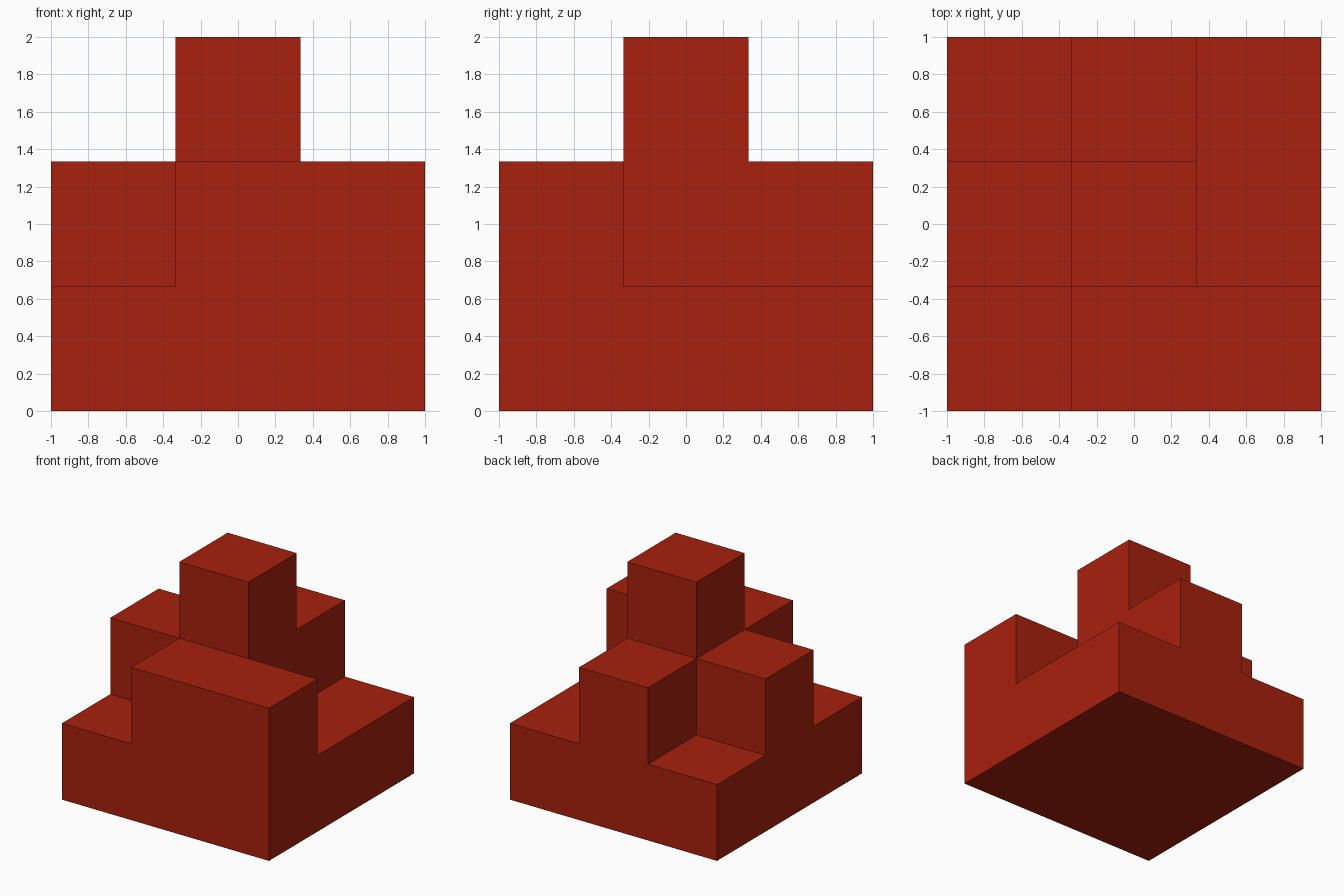
import bpy
import bmesh
from math import radians
from mathutils import Vector

if "Cube" in bpy.data.objects:
    bpy.data.objects.remove(bpy.data.objects["Cube"], do_unlink=True)

CELL = 2 / 3
# Stack height of each cell: rows run front to back, columns along x
HEIGHTS = [(1, 2, 2),
           (2, 3, 1),
           (1, 2, 1)]

red = bpy.data.materials.new("brick_red")
red.use_nodes = True
color = (0.39, 0.015, 0.004, 1)
red.diffuse_color = color
red.node_tree.nodes["Principled BSDF"].inputs["Base Color"].default_value = color

filled = {(x, y, z) for y, row in enumerate(HEIGHTS)
          for x, height in enumerate(row) for z in range(height)}


def add_side(bm, cell, axis, sign):
    """Add one outer face of a unit cell."""
    normal, u, v = Vector(), Vector(), Vector()
    normal[axis] = sign / 2
    u[(axis + 1) % 3] = sign / 2
    v[(axis + 2) % 3] = 1 / 2
    middle = Vector(cell) + normal - Vector((1, 1, -0.5))
    corners = (-u - v, u - v, u + v, -u + v)
    bm.faces.new([bm.verts.new((middle + c) * CELL) for c in corners])


# Stepped solid: only the exposed cell sides, merged into clean flat faces
bm = bmesh.new()
for cell in sorted(filled):
    for axis in range(3):
        for sign in (-1, 1):
            neighbour = list(cell)
            neighbour[axis] += sign
            if tuple(neighbour) not in filled:
                add_side(bm, cell, axis, sign)
bmesh.ops.remove_doubles(bm, verts=bm.verts[:], dist=0.001)
bmesh.ops.dissolve_limit(bm, angle_limit=radians(1),
                         verts=bm.verts[:], edges=bm.edges[:])
bmesh.ops.recalc_face_normals(bm, faces=bm.faces[:])

mesh = bpy.data.meshes.new("stepped_block")
bm.to_mesh(mesh)
bm.free()
mesh.materials.append(red)
block = bpy.data.objects.new("stepped_block", mesh)
bpy.context.collection.objects.link(block)
